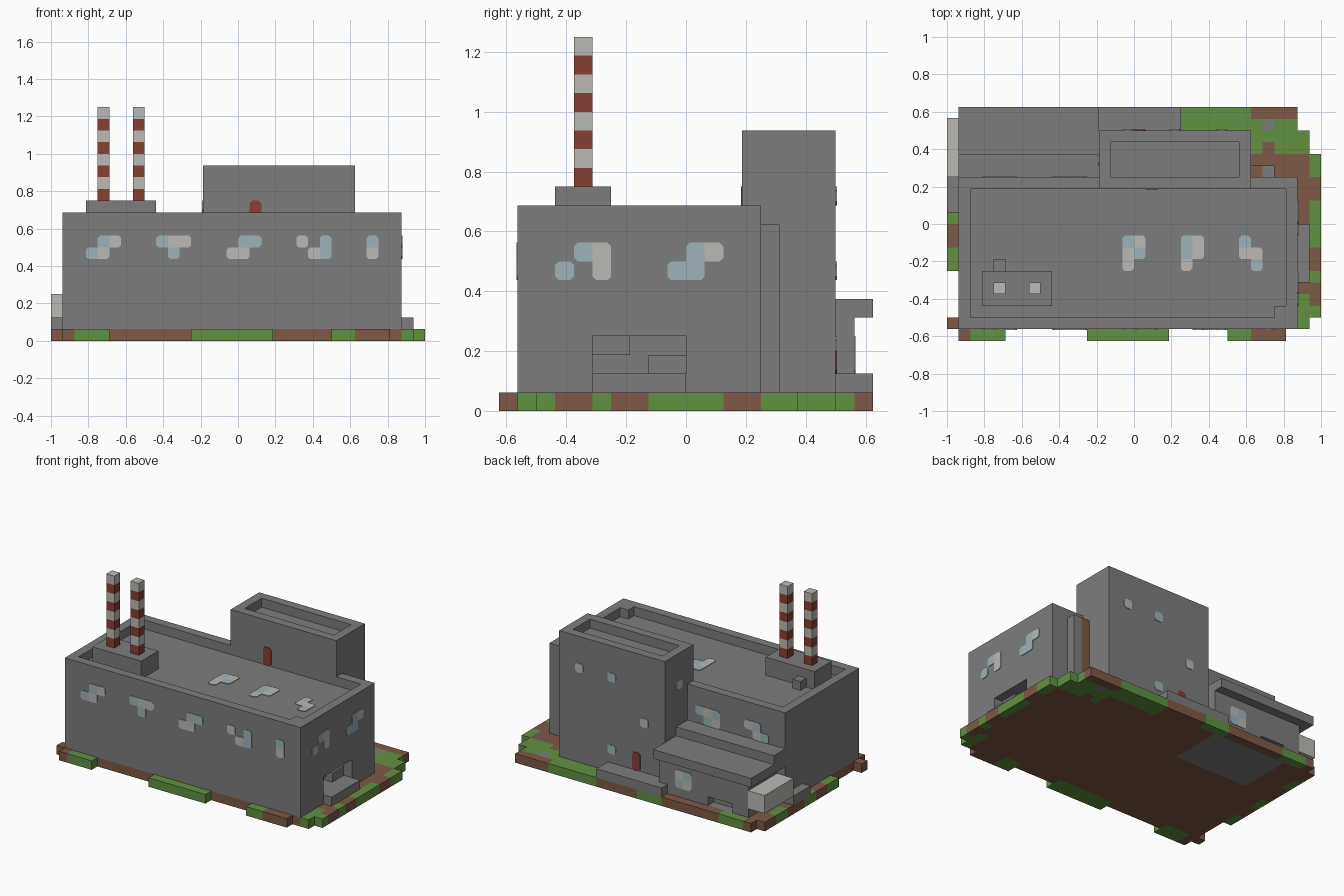
import bpy, bmesh
from mathutils import Vector

U = 1 / 16  # one block

cube = bpy.data.objects.get("Cube")
if cube:
    bpy.data.objects.remove(cube, do_unlink=True)


def material(name, r, g, b):
    m = bpy.data.materials.new(name)
    m.use_nodes = True
    m.diffuse_color = (r, g, b, 1)
    bsdf = m.node_tree.nodes["Principled BSDF"]
    bsdf.inputs["Base Color"].default_value = (r, g, b, 1)
    bsdf.inputs["Roughness"].default_value = 0.9
    return m


GREY = material("concrete_grey", 0.205, 0.205, 0.205)
WHITE = material("pale_grey", 0.5, 0.49, 0.46)
RED = material("brick_red", 0.24, 0.05, 0.033)
GREEN = material("grass_green", 0.12, 0.285, 0.052)
BROWN = material("earth_brown", 0.205, 0.1, 0.06)
BLUE = material("glass_blue", 0.34, 0.45, 0.49)


def finish(name, bm, mats):
    mesh = bpy.data.meshes.new(name)
    bmesh.ops.recalc_face_normals(bm, faces=bm.faces)
    bm.to_mesh(mesh)
    bm.free()
    for m in mats:
        mesh.materials.append(m)
    ob = bpy.data.objects.new(name, mesh)
    bpy.context.collection.objects.link(ob)
    return ob


def box(name, x, y, z, mat=GREY):
    """Box from (low, high) pairs in blocks."""
    bm = bmesh.new()
    bmesh.ops.create_cube(bm, size=1)
    for v in bm.verts:
        v.co = Vector([(p[0] + p[1]) / 2 + c * (p[1] - p[0])
                       for c, p in zip(v.co, (x, y, z))]) * U
    return finish(name, bm, [mat])


def carve(ob, x, y, z):
    """Cut a box-shaped hole and bake the result."""
    cutter = box("cutter", x, y, z)
    mod = ob.modifiers.new("cut", "BOOLEAN")
    mod.operation, mod.solver, mod.object = "DIFFERENCE", "EXACT", cutter
    bpy.context.view_layer.update()
    deps = bpy.context.evaluated_depsgraph_get()
    baked = bpy.data.meshes.new_from_object(ob.evaluated_get(deps))
    ob.modifiers.clear()
    ob.data = baked
    bpy.data.objects.remove(cutter, do_unlink=True)


def panes(name, axis, plane, out, blobs):
    """Thin panes on a wall; blobs are (start, top, rows of b / w / .)."""
    bm = bmesh.new()
    ia, ib = [i for i in range(3) if i != axis]
    shift = Vector((0, 0, 0))
    shift[axis] = out * 0.004
    for start, top, rows in blobs:
        cells = {(start + i, top - j): c for j, row in enumerate(rows.split("/"))
                 for i, c in enumerate(row) if c != "."}
        for (a, b), colour in cells.items():
            pts = []
            for da, db in ((-1, -1), (1, -1), (1, 1), (-1, 1)):
                ca, cb = a + .5 + da / 2, b + .5 + db / 2
                if (a + da, b) in cells or (a, b + db) in cells:
                    pts.append((ca, cb))
                else:  # clipped outer corner
                    pair = [(ca, cb - db * .2), (ca - da * .2, cb)]
                    pts += pair if da == db else pair[::-1]
            # keep the corner order counter-clockwise
            pts.sort(key=lambda p: -Vector((1, 0)).angle_signed(
                Vector((p[0] - a - .5, p[1] - b - .5))))
            verts = []
            for pa, pb in pts:
                co = Vector((0, 0, 0))
                co[axis], co[ia], co[ib] = plane * U, pa * U, pb * U
                verts.append(bm.verts.new(co))
            face = bm.faces.new(verts)
            face.material_index = "bwr".index(colour)
            new = bmesh.ops.extrude_face_region(bm, geom=[face])["geom"]
            bmesh.ops.translate(bm, vec=shift, verts=[
                g for g in new if isinstance(g, bmesh.types.BMVert)])
    return finish(name, bm, [BLUE, WHITE, RED])


# Ground: patches painted over each other, (x0, x1, y0, y1)
patches = [
    (BROWN, [(-15, 14, -9, 10), (-16, -15, 0, 9), (-16, -15, -2, 0), (-16, -15, -9, -8),
             (-15, -14, -10, -9), (10, 13, -10, -9), (14, 15, -9, 6)]),
    (GREEN, [(-14, -11, -10, -8), (-4, 3, -10, -8), (8, 10, -10, -8),
             (14, 15, -9, -6), (15, 16, -8, 6), (-16, -15, -4, -2), (-16, -15, 0, 2),
             (-16, -15, 5, 7), (4, 12, 8, 10), (10, 14, 6, 9), (14, 15, 5, 8),
             (-4, -1, 9, 10), (-14, -11, 9, 10)]),
    (BROWN, [(15, 16, -7, -5), (15, 16, -4, -2), (15, 16, 2, 4), (10, 12, 9, 10),
             (11, 12, 6, 7), (10, 15, 4, 6)]),
    (GREY, [(11, 12, 8, 9), (-12, -3, 3, 9)]),
]
cells = {}
for mat, areas in patches:
    for x0, x1, y0, y1 in areas:
        for x in range(x0, x1):
            for y in range(y0, y1):
                cells[x, y] = mat
bm = bmesh.new()
ground_mats = [BROWN, GREEN, GREY]
for (x, y), mat in cells.items():
    ring = [(x, y), (x + 1, y), (x + 1, y + 1), (x, y + 1)]
    quads = [[(*p, 1) for p in ring], [(*p, 0) for p in reversed(ring)]]
    for i, (dx, dy) in enumerate(((0, -1), (1, 0), (0, 1), (-1, 0))):
        if (x + dx, y + dy) not in cells:
            p, q = ring[i], ring[(i + 1) % 4]
            quads.append([(*p, 0), (*q, 0), (*q, 1), (*p, 1)])
    for quad in quads:
        f = bm.faces.new([bm.verts.new(Vector(c) * U) for c in quad])
        f.material_index = ground_mats.index(mat)
bmesh.ops.remove_doubles(bm, verts=bm.verts, dist=0.001)
finish("ground", bm, ground_mats)

# Main hall with parapet and side loading bay
hall = box("main_hall", (-15, 14), (-9, 4), (1, 11))
carve(hall, (-14, 13), (-8, 3), (10, 12))
carve(hall, (-3, 10), (2, 5), (10, 12))
carve(hall, (12, 15), (-5, 0), (2, 4))
box("parapet_corner", (12, 13), (-8, -7), (10, 11))
box("loading_step", (14, 15), (-5, 0), (1, 2))
box("bay_beam", (12, 13), (-5, -3), (3, 4))
box("bay_crate", (12, 13), (-2, 0), (2, 3))
box("side_pillar", (11, 12), (4, 5), (1, 10))
box("side_pipe", (10, 11), (4, 5), (1, 10), BROWN)

# Tower
tower = box("tower", (-3, 10), (3, 8), (1, 15))
carve(tower, (-2, 9), (4, 7), (14, 16))
box("tower_back_step", (-4, 4), (8, 10), (1, 2))

# Rear annex
annex = box("annex_walls", (-14, -3), (4, 9), (1, 5))
carve(annex, (-12, -9), (8, 10), (0.5, 2))
box("annex_roof", (-15, -3), (4, 10), (5, 6))
box("annex_upper_roof", (-15, -3), (4, 6), (6, 7))
box("tank", (-16, -13.95), (4, 9.05), (2, 4), WHITE)
box("left_step", (-16, -15), (1, 4), (1, 2))

# Chimneys
box("chimney_base", (-13, -7), (-7, -4), (10, 12))
box("roof_vent", (-12, -11), (-4, -3), (10, 11))
for side, x in (("right", -12), ("left", -9)):
    for i in range(8):
        box(f"chimney_{side}_band_{i + 1}", (x, x + 1), (-6, -5), (12 + i, 13 + i),
            WHITE if i % 2 else RED)

# Windows and doors
panes("front_windows", 1, -9, -1, [
    (-13, 8, ".bw/bw."), (-7, 8, "bww/.b."), (-1, 8, ".bb/ww."),
    (5, 8, "w.b/.wb"), (11, 8, "b/w")])
panes("right_windows_cluster", 0, 14, 1, [(-7, 8, ".bw/b.w"), (-1, 8, ".bw/bb.")])
panes("skylights", 2, 10, 1, [
    (-1, -2, "bw/wb/w."), (4, -2, "bw/bw/w."), (9, -2, "b./ww/.b")])
panes("hall_back_windows", 1, 4, 1, [(-7, 8, "bwb/wb."), (-13, 8, ".bw/bw.")])
panes("annex_back_window", 1, 9, 1, [(-7, 3, "bw/wb")])
panes("tower_back_windows", 1, 8, 1, [
    (7, 11, "w"), (3, 11, "b"), (-1, 7, "w"), (3, 3, "b"), (0, 3, "r/r")])
panes("tower_side_window", 0, -3, -1, [(5, 11, "w")])
panes("tower_roof_door", 1, 3, -1, [(1, 11, "r/r")])
